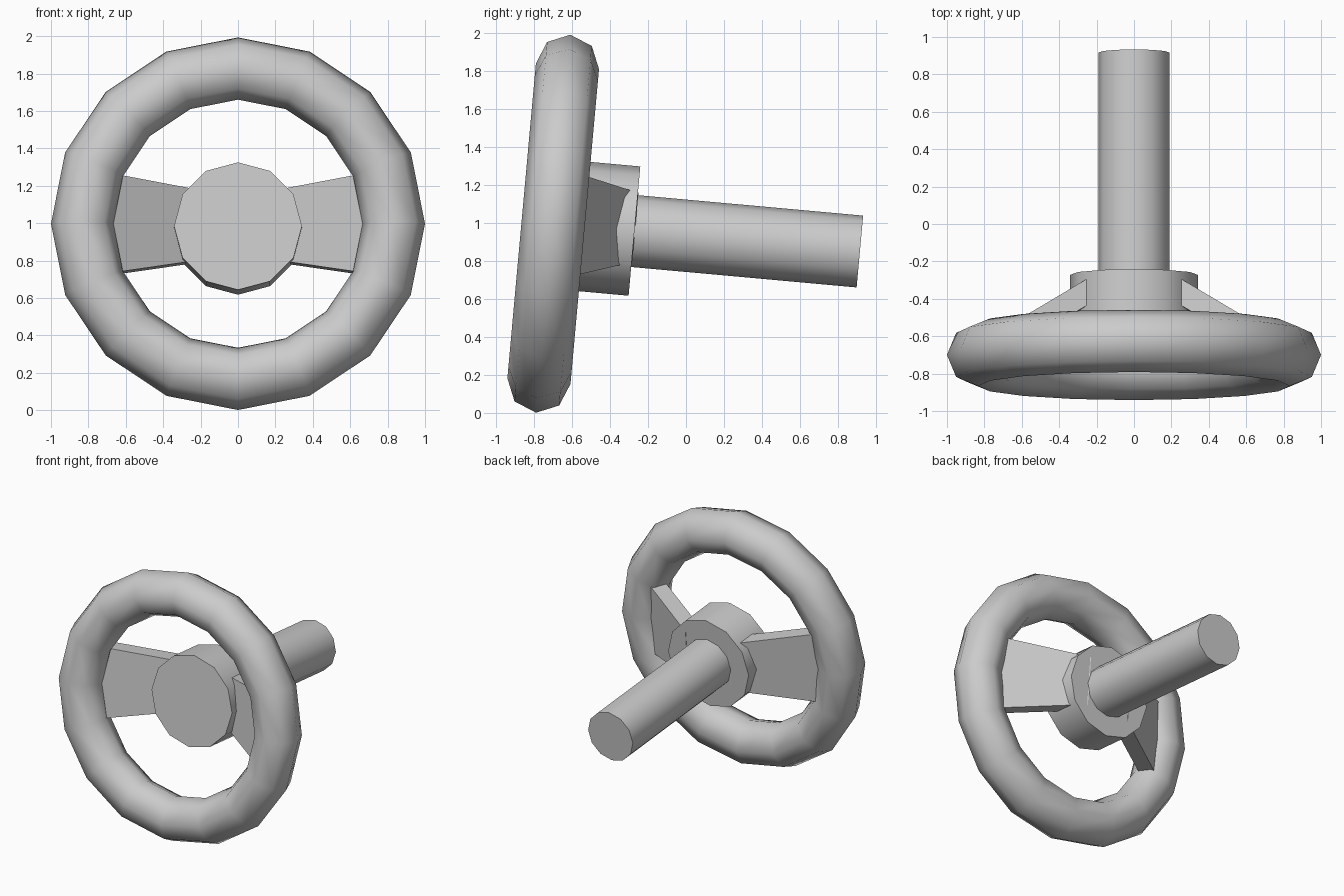
import bpy, bmesh, math
from mathutils import Matrix

if "Cube" in bpy.data.objects:
    bpy.data.objects.remove(bpy.data.objects["Cube"])

# Whole wheel is built along a local +y axis, then tilted about x
TILT = Matrix.Translation((0, -0.70, 0.997)) @ Matrix.Rotation(math.radians(-5.18), 4, 'X')
AXIS = Matrix.Rotation(math.radians(-90), 4, 'X')   # local z -> +y


def smooth(obj):
    bpy.ops.object.select_all(action='DESELECT')
    obj.select_set(True)
    bpy.context.view_layer.objects.active = obj
    bpy.ops.object.shade_smooth_by_angle(angle=math.radians(60))


def cylinder(name, radius, start, end):
    bpy.ops.mesh.primitive_cylinder_add(vertices=12, radius=radius, depth=end - start)
    obj = bpy.context.object
    obj.name = name
    obj.data.transform(TILT @ Matrix.Translation((0, (start + end) / 2, 0)) @ AXIS)
    smooth(obj)


def spoke(name, side):
    bm = bmesh.new()
    rings = []
    for x in (0.18, 0.78):
        d = x - 0.255
        back, front = 0.387 - 0.61 * d, 0.245 - 0.60 * d
        top, bottom = 0.213 + 0.136 * d, -0.18 - 0.20 * d
        rings.append([bm.verts.new((side * x, y, z)) for y, z in
                      ((front, bottom), (back, bottom), (back, top), (front, top))])
    a, b = rings
    bm.faces.new(a)
    bm.faces.new(b[::-1])
    for i in range(4):
        j = (i + 1) % 4
        bm.faces.new((a[i], b[i], b[j], a[j]))
    bmesh.ops.recalc_face_normals(bm, faces=bm.faces)
    mesh = bpy.data.meshes.new(name)
    bm.to_mesh(mesh)
    bm.free()
    mesh.transform(TILT)
    bpy.context.collection.objects.link(bpy.data.objects.new(name, mesh))


# Rim
bpy.ops.mesh.primitive_torus_add(major_segments=16, minor_segments=8,
                                 major_radius=0.833, minor_radius=0.167)
rim = bpy.context.object
rim.name = "wheel_rim"
rim.data.transform(TILT @ AXIS)
smooth(rim)

# Hub and steering column
cylinder("hub", 0.342, 0.14, 0.43)
cylinder("column", 0.19, 0.40, 1.623)

# Angled spokes
spoke("spoke_right", 1)
spoke("spoke_left", -1)
